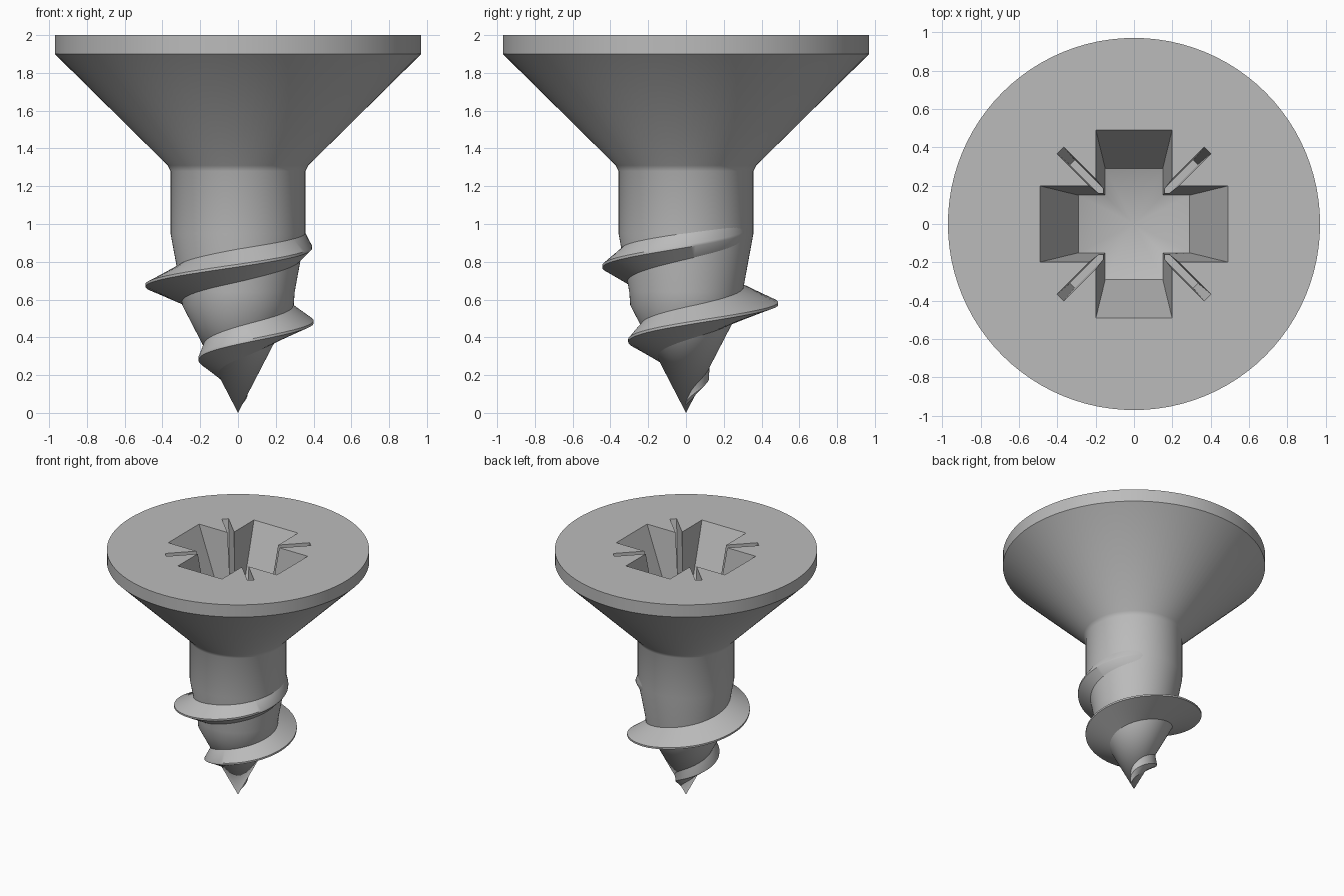
import bpy, bmesh, math
from mathutils import Matrix, Vector

cube = bpy.data.objects.get("Cube")
if cube:
    bpy.data.objects.remove(cube)

steel = bpy.data.materials.new("grey_steel")
steel.use_nodes = True
STEEL = (0.5, 0.5, 0.5, 1)
steel.diffuse_color = STEEL
steel.node_tree.nodes["Principled BSDF"].inputs["Base Color"].default_value = STEEL


def make_object(name, bm):
    bmesh.ops.recalc_face_normals(bm, faces=bm.faces)
    mesh = bpy.data.meshes.new(name)
    bm.to_mesh(mesh)
    bm.free()
    mesh.materials.append(steel)
    obj = bpy.data.objects.new(name, mesh)
    bpy.context.collection.objects.link(obj)
    return obj


def activate(obj):
    bpy.ops.object.select_all(action='DESELECT')
    obj.select_set(True)
    bpy.context.view_layer.objects.active = obj


def bridge(bm, a, b):
    for i in range(len(a)):
        j = (i + 1) % len(a)
        bm.faces.new((a[i], a[j], b[j], b[i]))


def lerp_table(table, x):
    """Linear interpolation in a list of (x, value) pairs."""
    for (x0, v0), (x1, v1) in zip(table, table[1:]):
        if x <= x1:
            return v0 + (v1 - v0) * max(0, (x - x0) / (x1 - x0))
    return table[-1][1]


# Screw body: revolved profile of (height, radius), tip to head
PROFILE = [(0, 0), (0.57, 0.295), (0.64, 0.3), (0.95, 0.357), (1.28, 0.357),
           (1.31, 0.372), (1.9, 0.97), (2, 0.97)]
SIDES = 96
bm = bmesh.new()
tip = bm.verts.new((0, 0, 0))
rings = []
for z, r in PROFILE[1:]:
    rings.append([bm.verts.new((r * math.cos(math.tau * i / SIDES),
                                r * math.sin(math.tau * i / SIDES), z))
                  for i in range(SIDES)])
for i in range(SIDES):
    bm.faces.new((tip, rings[0][i], rings[0][i - 1]))
for a, b in zip(rings, rings[1:]):
    bridge(bm, a, b)
bm.faces.new(rings[-1])
body = make_object("screw_body", bm)

# Cross recess cutter: tapered cross with a conical floor
TOP, FLOOR, SLOT_FLOOR = 2.01, 1.55, 1.6


def cross_ring(bm, width, reach, height):
    ring = []
    for q in range(4):
        turn = Matrix.Rotation(q * math.pi / 2, 3, 'Z')
        for x, y in ((reach, -width), (reach, width), (width, width)):
            p = turn @ Vector((x, y, 0))
            ring.append(bm.verts.new((p.x, p.y, height(p.length))))
    return ring


bm = bmesh.new()
upper = cross_ring(bm, 0.2, 0.495, lambda r: TOP)
lower = cross_ring(bm, 0.15, 0.29, lambda r: FLOOR + 0.35 * (r - 0.33))
apex = bm.verts.new((0, 0, FLOOR - 0.115))
bridge(bm, upper, lower)
bm.faces.new(upper)
for i in range(12):
    bm.faces.new((lower[i - 1], lower[i], apex))
cross = make_object("cross_cutter", bm)

# Diagonal slot cutters between the arms of the cross
bm = bmesh.new()
for q in range(4):
    turn = Matrix.Rotation((q + 0.5) * math.pi / 2, 3, 'Z')
    ends = []
    for z, inner, outer, w in ((TOP, 0.2, 0.545, 0.025), (SLOT_FLOOR, 0.17, 0.455, 0.017)):
        ends.append([bm.verts.new(turn @ Vector((x, y, z))) for x, y in
                     ((inner, -w), (outer, -w), (outer, w), (inner, w))])
    bridge(bm, *ends)
    for ring in ends:
        bm.faces.new(ring)
slots = make_object("slot_cutter", bm)

activate(body)
for cutter in (cross, slots):
    cutter.hide_render = True
    mod = body.modifiers.new("recess", 'BOOLEAN')
    mod.operation, mod.solver, mod.object = 'DIFFERENCE', 'EXACT', cutter
    bpy.ops.object.modifier_apply(modifier=mod.name)
for cutter in (cross, slots):
    bpy.data.objects.remove(cutter)

# Thread: swept ridge whose crest radius swells and fades, by quarter turn
CREST = [(-1.2, 0.015), (0, 0.11), (1, 0.2), (2, 0.3), (3, 0.395), (4, 0.488),
         (4.5, 0.5), (5, 0.49), (6, 0.442), (7, 0.39), (8, 0.34)]
HALF = [(-1.2, 0.03), (0, 0.075), (2, 0.09), (6, 0.09), (8, 0.06)]
STEPS = 24
bm = bmesh.new()
sections = []
for s in range(int(-1.2 * STEPS), 8 * STEPS + 1):
    k = s / STEPS
    angle = (k + 1) * math.pi / 2
    z = 0.165 + 0.1025 * k
    crest, half = lerp_table(CREST, k), lerp_table(HALF, k)
    section = []
    for dz, is_root in ((half, True), (0.007, False), (-0.007, False), (-half, True)):
        r = max(0.001, lerp_table(PROFILE, z + dz) - 0.004) if is_root else crest
        section.append(bm.verts.new((r * math.cos(angle), r * math.sin(angle), z + dz)))
    # Inner edge buried in the core
    r = lerp_table(PROFILE, z) * 0.7
    section.append(bm.verts.new((r * math.cos(angle), r * math.sin(angle), z)))
    sections.append(section)
for a, b in zip(sections, sections[1:]):
    bridge(bm, a, b)
bm.faces.new(sections[0])
bm.faces.new(sections[-1])
thread = make_object("thread", bm)

for obj, limit in ((body, 30), (thread, 40)):
    activate(obj)
    bpy.ops.object.shade_smooth_by_angle(angle=math.radians(limit))
